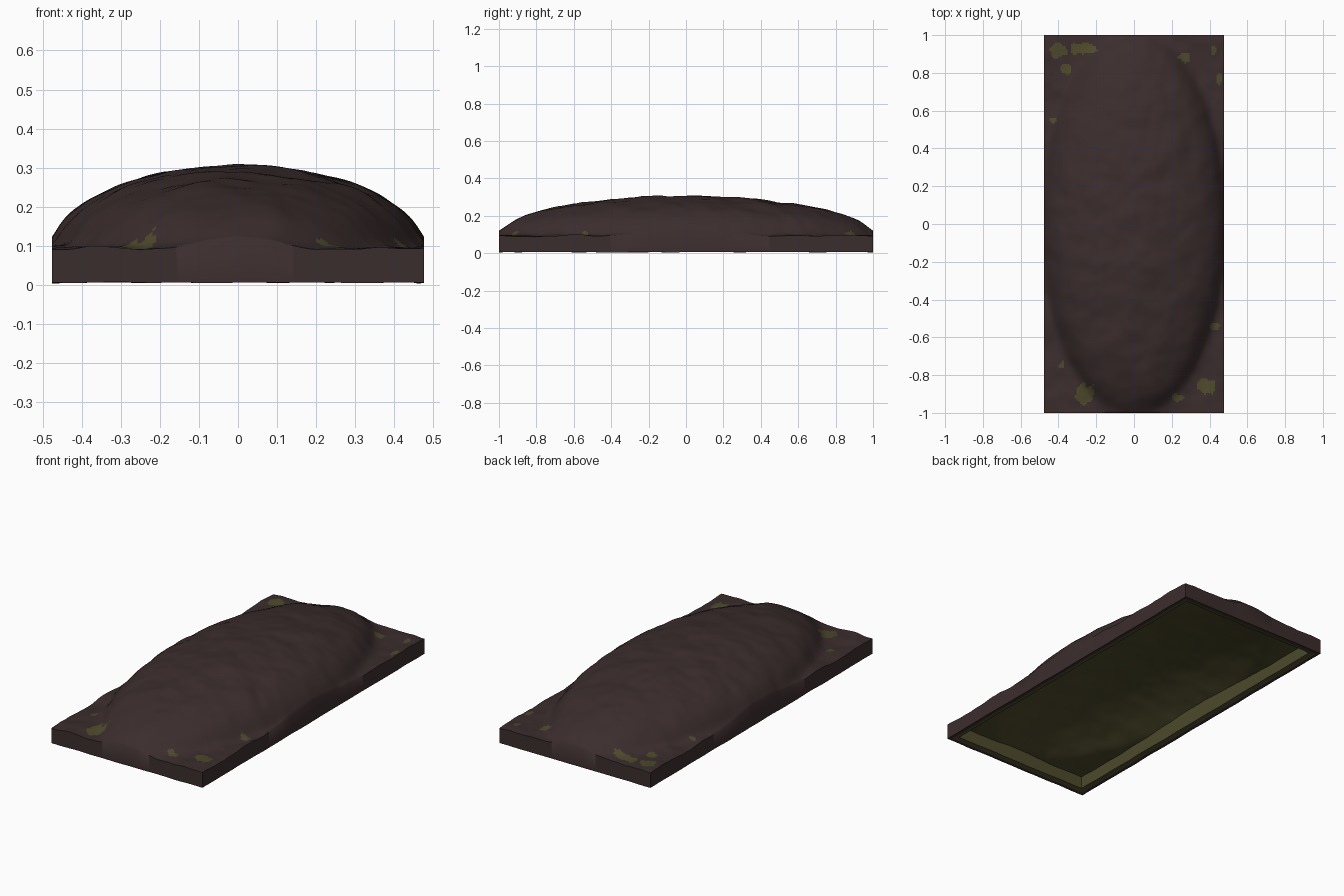
import bpy, bmesh, math
from mathutils import Vector, noise

if "Cube" in bpy.data.objects:
    bpy.data.objects.remove(bpy.data.objects["Cube"])

W, L = 0.476, 1.0          # half width, half length


def material(name, rgb):
    m = bpy.data.materials.new(name)
    m.diffuse_color = (*rgb, 1)
    m.use_nodes = True
    m.node_tree.nodes["Principled BSDF"].inputs["Base Color"].default_value = m.diffuse_color
    return m


brown = material("dark soil", (0.044, 0.026, 0.026))
olive = material("olive underlayer", (0.075, 0.068, 0.024))


def lumps(x, y):
    return 0.010 * noise.noise(Vector((x * 7, y * 7, 3))) \
        + 0.004 * noise.noise(Vector((x * 15, y * 15, 7)))


def soft_oval(x, y, s):
    """1 at the centre, fading softly to 0 outside an oval."""
    d = 1 - (x / 0.474) ** 2 - (y / 0.995) ** 2
    return s * math.log(1 + math.exp(d / s))


def mound_height(x, y):
    return 0.093 + 0.212 * math.sqrt(soft_oval(x, y, 0.03)) + lumps(x, y)


def ceiling_height(x, y):
    return 0.082 + 0.12 * soft_oval(x, y, 0.06) + 0.5 * lumps(x, y)


def ring_loop(hx, hy, nx, ny):
    """Points around a rectangle, counter-clockwise from its -x -y corner."""
    p = [(-hx + 2 * hx * i / nx, -hy) for i in range(nx)]
    p += [(hx, -hy + 2 * hy * j / ny) for j in range(ny)]
    p += [(hx - 2 * hx * i / nx, hy) for i in range(nx)]
    p += [(-hx, hy - 2 * hy * j / ny) for j in range(ny)]
    return p


def layer(name, hx, hy, nx, ny, height, rings, flip, angle):
    """Height-field surface with a skirt running through rings of (inset, z)."""
    bm = bmesh.new()
    g = [[bm.verts.new((x, y, height(x, y)))
          for x in (-hx + 2 * hx * i / nx for i in range(nx + 1))]
         for y in (-hy + 2 * hy * j / ny for j in range(ny + 1))]
    for j in range(ny):
        for i in range(nx):
            bm.faces.new((g[j][i], g[j][i + 1], g[j + 1][i + 1], g[j + 1][i]))
    prev = [g[0][i] for i in range(nx)] + [g[j][nx] for j in range(ny)] \
        + [g[ny][nx - i] for i in range(nx)] + [g[ny - j][0] for j in range(ny)]
    n = len(prev)
    for inset, z in rings:
        cur = [bm.verts.new((x, y, z + 0.003 * noise.noise(Vector((x * 8, y * 8, 1)))))
               for x, y in ring_loop(hx - inset, hy - inset, nx, ny)]
        for k in range(n):
            q = (k + 1) % n
            bm.faces.new((prev[k], cur[k], cur[q], prev[q]))
        prev = cur
    if flip:
        bmesh.ops.reverse_faces(bm, faces=bm.faces[:])
    me = bpy.data.meshes.new(name)
    bm.to_mesh(me)
    bm.free()
    ob = bpy.data.objects.new(name, me)
    bpy.context.collection.objects.link(ob)
    bpy.ops.object.select_all(action='DESELECT')
    ob.select_set(True)
    bpy.context.view_layer.objects.active = ob
    bpy.ops.object.shade_smooth_by_angle(angle=math.radians(angle))
    return ob


# Outer soil mound: dome, side walls and narrow bottom rim
mound = layer("soil_mound", W, L, 100, 210, mound_height, [(0, 0.006), (0.018, 0.006)], False, 75)
mound.data.materials.append(brown)
mound.data.materials.append(olive)

# Olive patches showing through near the corners: x, y, half width, half length
patches = [(-0.40, 0.92, 0.05, 0.035), (-0.27, 0.93, 0.07, 0.03), (-0.36, 0.82, 0.03, 0.025),
           (-0.43, 0.55, 0.02, 0.015), (0.27, 0.88, 0.03, 0.025), (0.42, 0.92, 0.02, 0.02),
           (0.45, 0.76, 0.015, 0.03), (0.43, -0.54, 0.025, 0.02), (0.38, -0.86, 0.05, 0.04),
           (0.23, -0.92, 0.03, 0.02), (-0.26, -0.90, 0.05, 0.055), (-0.38, -0.75, 0.015, 0.02)]
for f in mound.data.polygons:
    x, y, z = f.center
    wob = 1.1 * noise.noise(Vector((x * 30, y * 30, 0)))
    if f.normal.z > 0.3 and any(((x - a) / w) ** 2 + ((y - b) / h) ** 2 < 1 + wob
                                for a, b, w, h in patches):
        f.material_index = 1

# Hollow underside: shallow ceiling, inner walls and olive bottom ring
hollow = layer("hollow_underside", W - 0.045, L - 0.045, 56, 120, ceiling_height,
               [(0, 0.012), (-0.027, 0.006)], True, 60)
hollow.data.materials.append(olive)
